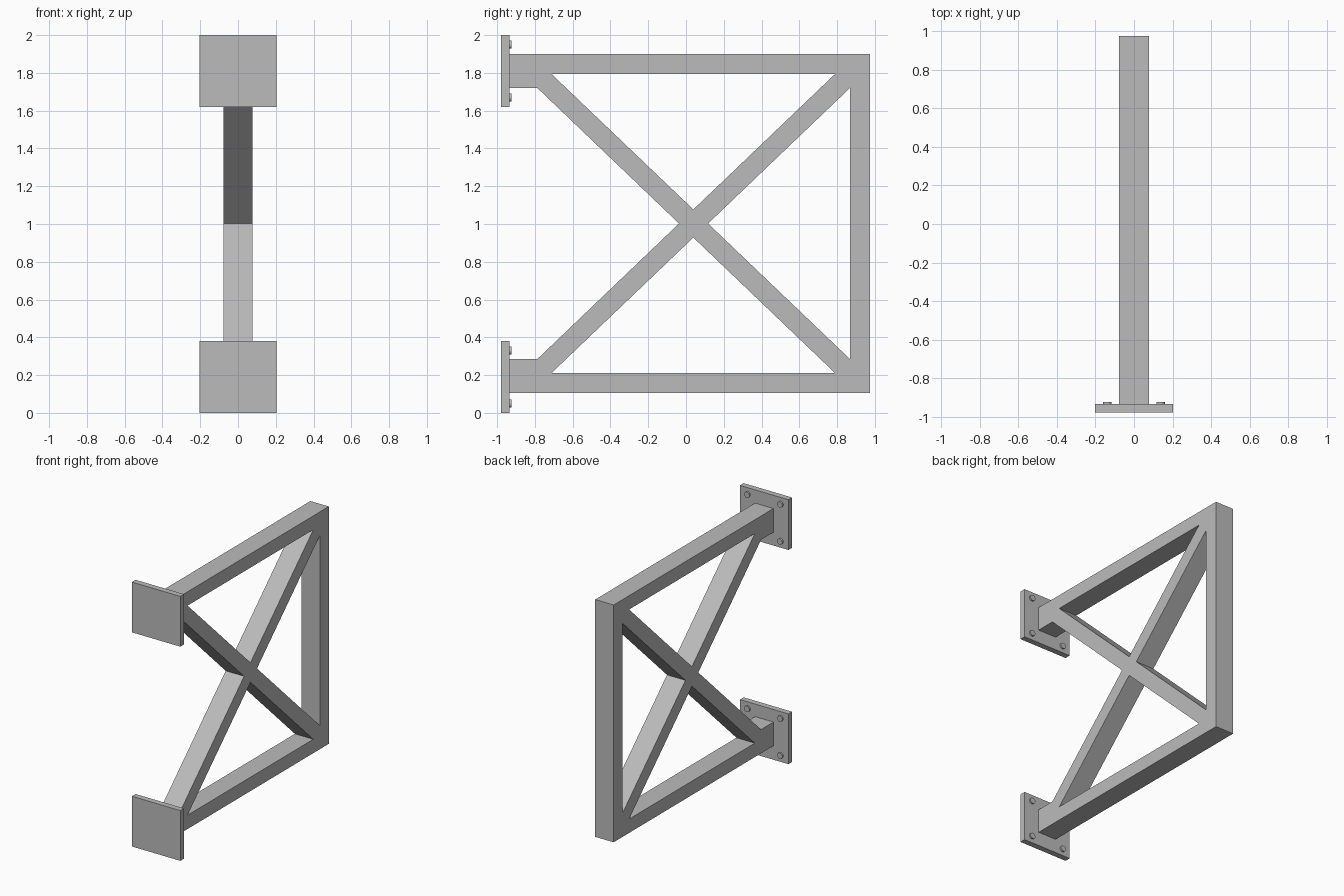
import bpy
from math import pi
from mathutils import Matrix

cube = bpy.data.objects.get("Cube")
if cube:
    bpy.data.objects.remove(cube, do_unlink=True)

steel = bpy.data.materials.new("grey steel")
steel.use_nodes = True
GREY = (0.5, 0.5, 0.5, 1)
steel.diffuse_color = GREY
steel.node_tree.nodes["Principled BSDF"].inputs["Base Color"].default_value = GREY

MID = 1.0025  # height of the mirror plane


def flip(points):
    return [(y, 2 * MID - z) for y, z in points]


# Truss: side profile with three triangular openings, extruded across x
upper = [(-0.935, 1.9), (-0.935, 1.72), (-0.787, 1.72)]
outline = [(0.975, 1.9)] + upper + [(-0.037, MID)] + flip(upper[::-1]) + [(0.975, 0.105)]
top_gap = [(-0.713, 1.795), (0.79, 1.795), (0.039, 1.077)]
back_gap = [(0.868, 1.72), (0.868, 0.285), (0.117, MID)]

curve = bpy.data.curves.new("truss_profile", "CURVE")
curve.dimensions = "2D"
curve.fill_mode = "BOTH"
curve.extrude = 0.077
for loop in (outline, top_gap, flip(top_gap), back_gap):
    spline = curve.splines.new("POLY")
    spline.points.add(len(loop) - 1)
    for point, (y, z) in zip(spline.points, loop):
        point.co = (y, z, 0, 1)
    spline.use_cyclic_u = True

profile = bpy.data.objects.new("truss_profile", curve)
bpy.context.collection.objects.link(profile)
depsgraph = bpy.context.evaluated_depsgraph_get()
mesh = bpy.data.meshes.new_from_object(profile.evaluated_get(depsgraph))
bpy.data.objects.remove(profile, do_unlink=True)
mesh.transform(Matrix.Rotation(pi / 2, 4, "Z") @ Matrix.Rotation(pi / 2, 4, "X"))
mesh.shade_flat()
mesh.materials.clear()
mesh.materials.append(steel)
truss = bpy.data.objects.new("truss_frame", mesh)
bpy.context.collection.objects.link(truss)


def add_bolt(name, x, z, radius, y_end):
    bpy.ops.mesh.primitive_cylinder_add(
        vertices=16, radius=radius, depth=y_end + 0.95,
        location=(x, (y_end - 0.95) / 2, z), rotation=(pi / 2, 0, 0))
    bolt = bpy.context.object
    bolt.name = name
    bolt.data.materials.append(steel)
    bpy.ops.object.shade_smooth_by_angle()


# Mounting plates, each with four bolt heads on the truss side
for level, centre in (("lower", 0.19), ("upper", 2 * MID - 0.195)):
    bpy.ops.mesh.primitive_cube_add(size=1, location=(0, -0.957, centre))
    plate = bpy.context.object
    plate.name = level + "_mounting_plate"
    plate.scale = (0.406, 0.044, 0.38)
    plate.data.materials.append(steel)
    for side, x in (("left", 0.138), ("right", -0.138)):
        for row, dz in (("top", 0.14), ("bottom", -0.14)):
            add_bolt(f"{level}_{side}_{row}_bolt", x, centre + dz, 0.022, -0.923)
